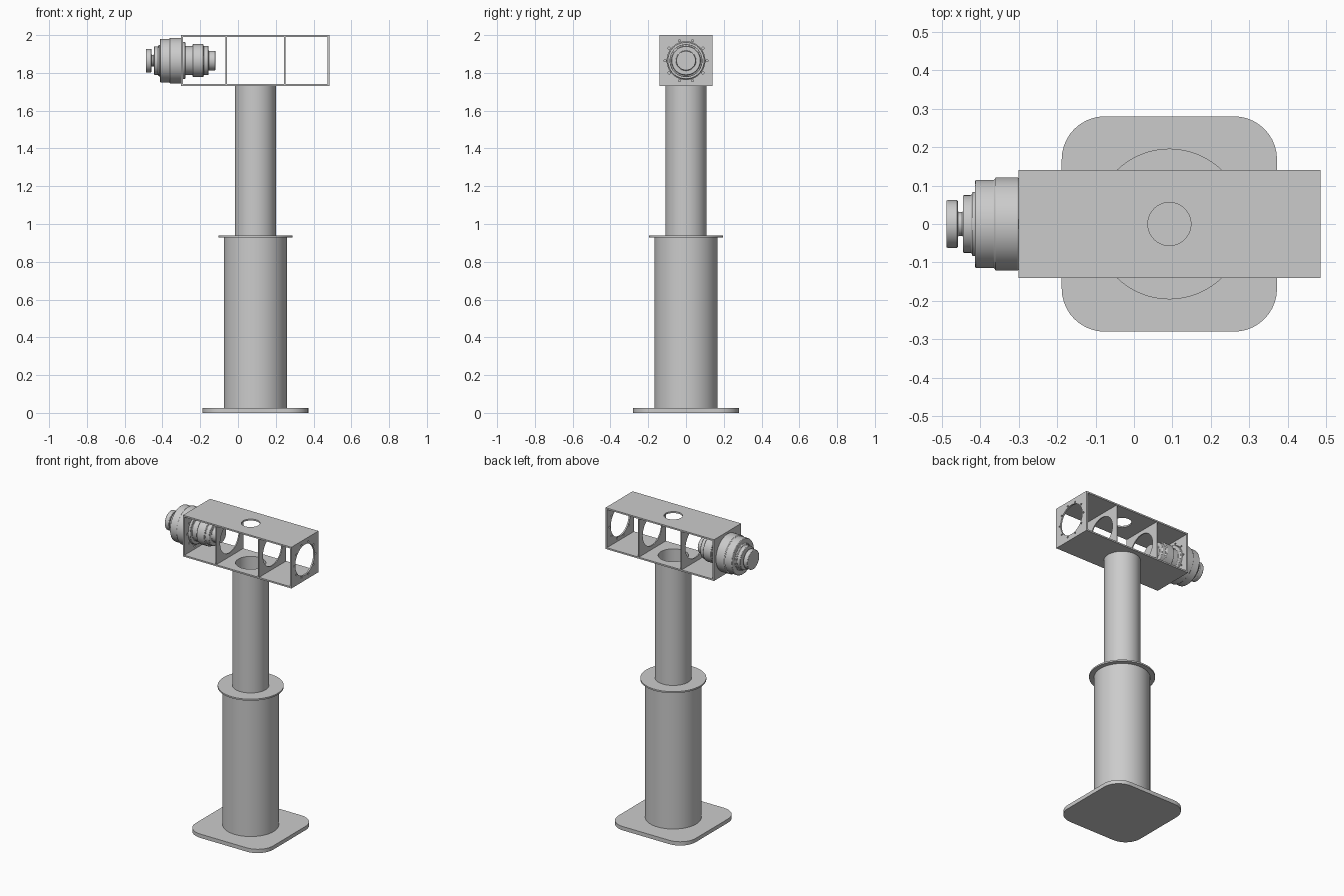
import bpy, bmesh
from math import cos, sin, pi, radians
from mathutils import Matrix

old = bpy.data.objects.get("Cube")
if old:
    bpy.data.objects.remove(old)

grey = bpy.data.materials.new("plain grey")
grey.use_nodes = True
GREY = (0.6, 0.6, 0.6, 1)
grey.diffuse_color = GREY
grey.node_tree.nodes["Principled BSDF"].inputs["Base Color"].default_value = GREY

POST_X = 0.092      # post axis
BOX_Z = 1.865       # height of the box and drive axis
HALF_W, HALF_H, HALF_L = 0.14, 0.135, 0.393
WALL = 0.01


def finish(name, bm, matrix):
    """Turn a bmesh into a placed, smooth-by-angle object."""
    bmesh.ops.remove_doubles(bm, verts=bm.verts, dist=1e-5)
    bmesh.ops.recalc_face_normals(bm, faces=bm.faces)
    bm.transform(matrix)
    me = bpy.data.meshes.new(name)
    bm.to_mesh(me)
    bm.free()
    me.materials.append(grey)
    ob = bpy.data.objects.new(name, me)
    bpy.context.collection.objects.link(ob)
    bpy.ops.object.select_all(action='DESELECT')
    ob.select_set(True)
    bpy.context.view_layer.objects.active = ob
    bpy.ops.object.shade_smooth_by_angle(angle=radians(30))
    return ob


def lathe(name, profile, matrix, closed=False, steps=64):
    """Spin (radius, height) points around z."""
    bm = bmesh.new()
    verts = [bm.verts.new((r, 0, h)) for r, h in profile]
    pairs = list(zip(verts, verts[1:]))
    if closed:
        pairs.append((verts[-1], verts[0]))
    edges = [bm.edges.new(p) for p in pairs]
    bmesh.ops.spin(bm, geom=verts + edges, cent=(0, 0, 0), axis=(0, 0, 1),
                   angle=2 * pi, steps=steps)
    return finish(name, bm, matrix)


def circle(r, cx=0, cy=0, n=64):
    return [(cx + r * cos(2 * pi * i / n), cy + r * sin(2 * pi * i / n)) for i in range(n)]


def rounded_rect(hx, hy, r=0, n=10):
    if not r:
        return [(hx, hy), (-hx, hy), (-hx, -hy), (hx, -hy)]
    pts = []
    for k, (sx, sy) in enumerate([(1, 1), (-1, 1), (-1, -1), (1, -1)]):
        for i in range(n + 1):
            a = (k + i / n) * pi / 2
            pts.append((sx * (hx - r) + r * cos(a), sy * (hy - r) + r * sin(a)))
    return pts


def plate(name, loops, thickness, matrix):
    """Filled outline with holes, extruded about its middle plane."""
    cu = bpy.data.curves.new(name + " outline", 'CURVE')
    cu.dimensions, cu.fill_mode, cu.extrude = '2D', 'BOTH', thickness / 2
    for pts in loops:
        sp = cu.splines.new('POLY')
        sp.points.add(len(pts) - 1)
        for p, (x, y) in zip(sp.points, pts):
            p.co = (x, y, 0, 1)
        sp.use_cyclic_u = True
    tmp = bpy.data.objects.new(name + " outline", cu)
    bpy.context.collection.objects.link(tmp)
    me = bpy.data.meshes.new_from_object(tmp)
    bm = bmesh.new()
    bm.from_mesh(me)
    bpy.data.objects.remove(tmp)
    bpy.data.curves.remove(cu)
    bpy.data.meshes.remove(me)
    return finish(name, bm, matrix)


def at(x, z):
    return Matrix.Translation((x, 0, z))


def tube(name, outer, inner, z0, z1):
    return lathe(name, [(outer, z0), (outer, z1), (inner, z1), (inner, z0)],
                 at(POST_X, 0), closed=True)


# Base and telescoping post
plate("base_plate", [rounded_rect(0.28, 0.28, 0.112)], 0.025, at(POST_X, 0.0125))
tube("lower_post", 0.167, 0.155, 0.025, 0.93)
tube("post_collar", 0.196, 0.108, 0.928, 0.938)
tube("upper_post", 0.109, 0.09, 0.025, 1.732)

# Open box: top and bottom panels
for name, hole, side in (("box_top", 0.056, 1), ("box_bottom", 0.09, -1)):
    plate(name, [rounded_rect(HALF_L, HALF_W), circle(hole)], WALL,
          at(POST_X, BOX_Z + side * (HALF_H - WALL / 2)))

# Box end plates with bolt holes, and plain dividers
upright = Matrix.Rotation(pi / 2, 4, 'Y')
bolts = [circle(0.006, x, y, 12) for x, y in
         [(0.111 * sin(2 * pi * i / 10), 0.111 * cos(2 * pi * i / 10)) for i in range(10)]]
for side, label in ((-1, "right"), (1, "left")):
    wall = [rounded_rect(HALF_H - WALL, HALF_W), circle(0.1)]
    plate(label + "_end_plate", wall + bolts, WALL,
          at(POST_X + side * (HALF_L - WALL / 2), BOX_Z) @ upright)
    plate(label + "_divider", wall, 0.007, at(POST_X + side * 0.155, BOX_Z) @ upright)

# Stepped drive unit on the right end: (radius, start x, end x)
steps = [(0.062, -0.488, -0.458), (0.031, -0.458, -0.445), (0.075, -0.445, -0.422),
         (0.083, -0.422, -0.413), (0.115, -0.413, -0.362), (0.121, -0.362, -0.30),
         (0.098, -0.30, -0.279), (0.077, -0.279, -0.24), (0.087, -0.24, -0.183),
         (0.077, -0.183, -0.156), (0.052, -0.156, -0.12)]
profile = [(0, steps[0][1])]
for r, x0, x1 in steps:
    profile += [(r, x0), (r, x1)]
profile.append((0, steps[-1][2]))
drive = lathe("drive_unit", profile, at(0, BOX_Z) @ upright)
bevel = drive.modifiers.new("soft edges", 'BEVEL')
bevel.width, bevel.segments, bevel.limit_method = 0.003, 2, 'ANGLE'
